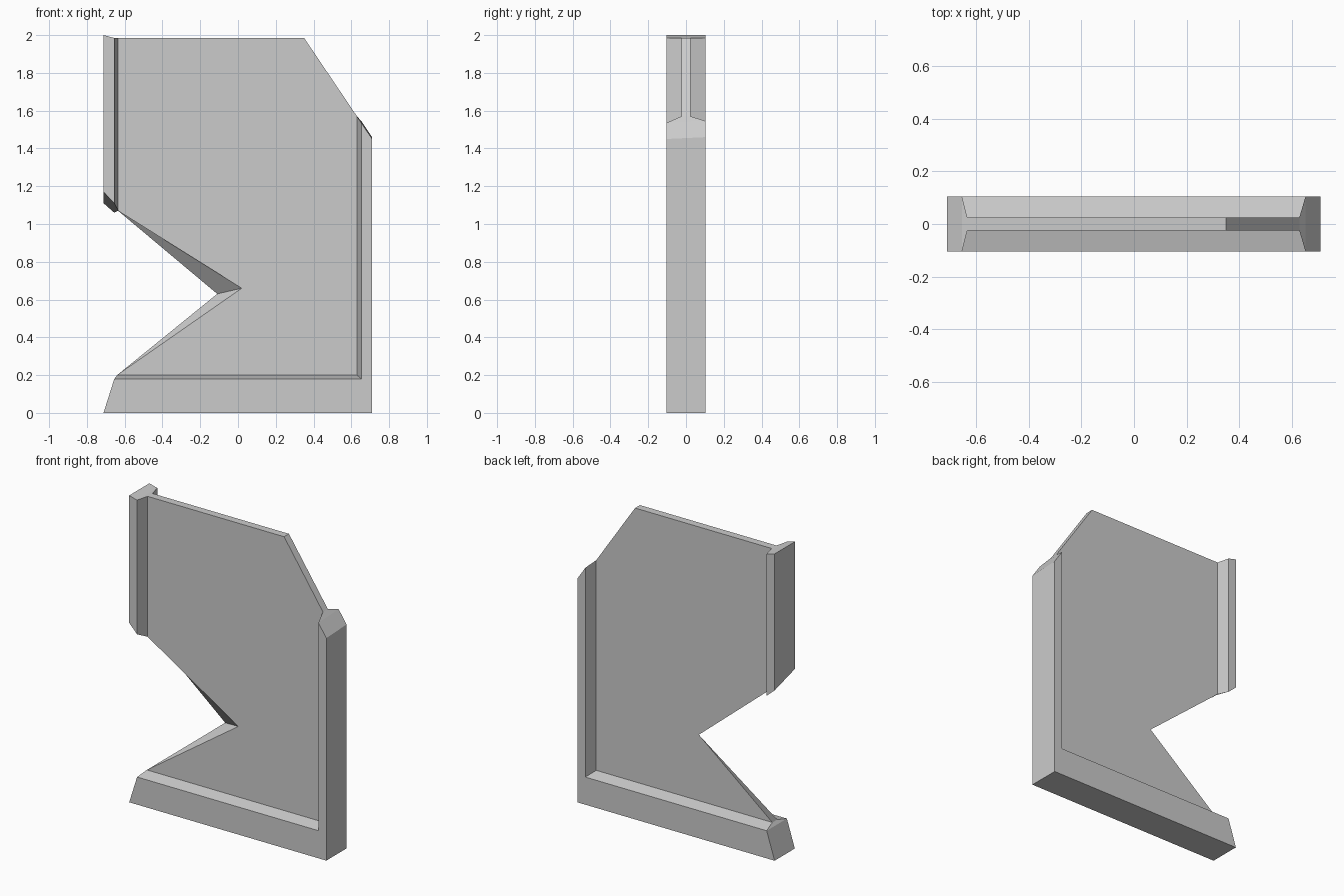
import bpy, bmesh

if "Cube" in bpy.data.objects:
    bpy.data.objects.remove(bpy.data.objects["Cube"])

D, T = 0.104, 0.025          # half depth of the frame, half thickness of the panel
bm = bmesh.new()


def face(points):
    bm.faces.new([bm.verts.new(p) for p in points])


def station(outer, edge, lip):
    """Six-point frame section; each argument is x, front z, back z."""
    (ox, of, ob), (ex, ef, eb), (lx, lf, lb) = outer, edge, lip
    return [(ox, -D, of), (ex, -D, ef), (lx, -T, lf),
            (lx, T, lb), (ex, D, eb), (ox, D, ob)]


def rail(stations):
    """Skin a frame run, left open along the lip where the panel joins."""
    for a, b in zip(stations, stations[1:]):
        for i in (0, 1, 3, 4, 5):
            j = (i + 1) % 6
            face([a[i], a[j], b[j], b[i]])
    for s in (stations[0], stations[-1]):
        face([s[0], s[1], s[4], s[5]])
        face([s[1], s[2], s[3], s[4]])


# Left post with a broken lower end
rail([station((-.712, 1.17, 1.11), (-.655, 1.11, 1.06), (-.635, 1.07, 1.07)),
      station((-.712, 2.0, 2.0), (-.655, 1.985, 1.985), (-.635, 1.985, 1.985))])

# Sill and right post, mitred at the corner
rail([station((-.712, 0, 0), (-.655, .18, .18), (-.64, .20, .20)),
      station((.71, 0, 0), (.653, .18, .18), (.63, .20, .20)),
      station((.71, 1.45, 1.46), (.653, 1.535, 1.545), (.63, 1.57, 1.57))])

# Thin panel, with a notch that cuts deeper at the front
outline = [(-.635, 1.07), (-.635, 1.985), (.35, 1.985),
           (.63, 1.57), (.63, .20), (-.64, .20)]
front = [(x, -T, z) for x, z in outline + [(.02, .66)]]
back = [(x, T, z) for x, z in outline + [(-.11, .63)]]
face(front)
face(back)
for i in (1, 2, 5, 6):       # exposed rims only
    j = (i + 1) % 7
    face([front[i], front[j], back[j], back[i]])

# Weld the parts into one closed body
bmesh.ops.remove_doubles(bm, verts=bm.verts[:], dist=0.0005)
bmesh.ops.recalc_face_normals(bm, faces=bm.faces[:])
mesh = bpy.data.meshes.new("broken_framed_panel")
bm.to_mesh(mesh)
bm.free()
panel = bpy.data.objects.new("broken_framed_panel", mesh)
bpy.context.collection.objects.link(panel)
